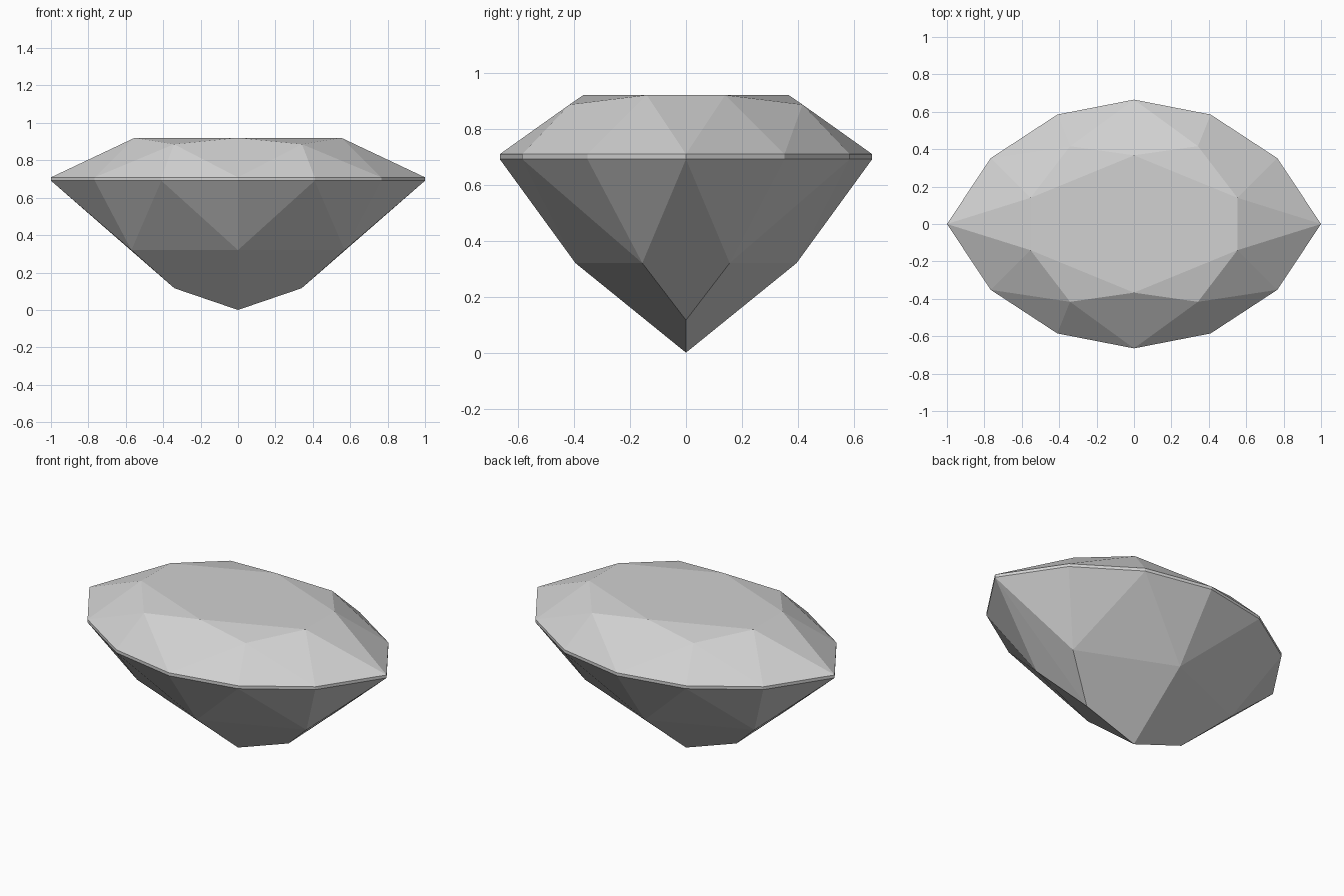
import bpy
import bmesh

cube = bpy.data.objects.get("Cube")
if cube:
    bpy.data.objects.remove(cube, do_unlink=True)

# Single pale stone colour
stone = bpy.data.materials.new("pale_grey_stone")
stone.use_nodes = True
grey = (0.64, 0.64, 0.64, 1)
stone.diffuse_color = grey
stone.node_tree.nodes["Principled BSDF"].inputs["Base Color"].default_value = grey

# Oval outline of one quarter, from the front middle to the side tip
OUTLINE = [(0, -0.665), (0.41, -0.585), (0.766, -0.352), (1, 0)]
TABLE_Z, GIRDLE_TOP, GIRDLE_LOW, PAVILION_Z = 0.92, 0.709, 0.691, 0.32

bm = bmesh.new()


def point(x, y, z):
    return bm.verts.new((x, y, z))


def facets(*groups):
    for group in groups:
        bm.faces.new(group)


upper = [point(x, y, GIRDLE_TOP) for x, y in OUTLINE]
lower = [point(x, y, GIRDLE_LOW) for x, y in OUTLINE]

# Girdle band
for i in range(len(OUTLINE) - 1):
    facets((lower[i], lower[i + 1], upper[i + 1], upper[i]))

# Table and crown
centre = point(0, 0, TABLE_Z)
table_side = point(0.553, 0, TABLE_Z)
table_corner = point(0.553, -0.14, TABLE_Z)
table_front = point(0, -0.367, TABLE_Z)
star = point(0.342, -0.416, 0.886)
front_mid = point(0, -0.416, 0.886)
facets((centre, table_front, table_corner, table_side),
       (table_front, star, table_corner),
       (table_front, front_mid, star),
       (front_mid, upper[0], star),
       (upper[0], upper[1], star),
       (upper[1], upper[2], star),
       (star, upper[2], table_corner),
       (upper[2], upper[3], table_corner),
       (table_corner, upper[3], table_side))

# Pavilion, with a short keel down to the point
belly = point(0, -0.395, PAVILION_Z)
flank = point(0.57, -0.156, PAVILION_Z)
keel = point(0.34, 0, 0.116)
tip = point(0, 0, 0)
facets((lower[0], belly, lower[1]),
       (lower[1], belly, flank),
       (lower[1], flank, lower[2]),
       (lower[2], flank, lower[3]),
       (lower[3], flank, keel),
       (belly, tip, keel, flank))

# Mirror the quarter to all four sides
for axis in "XY":
    bmesh.ops.mirror(bm, geom=bm.verts[:] + bm.edges[:] + bm.faces[:],
                     axis=axis, merge_dist=0.0005)
bmesh.ops.remove_doubles(bm, verts=bm.verts[:], dist=0.0005)

# Join the halves of flat facets that meet at the mirror planes
bmesh.ops.dissolve_limit(bm, angle_limit=0.03, verts=bm.verts[:], edges=bm.edges[:])
bmesh.ops.recalc_face_normals(bm, faces=bm.faces[:])

mesh = bpy.data.meshes.new("oval_cut_gem")
bm.to_mesh(mesh)
bm.free()
mesh.materials.append(stone)
gem = bpy.data.objects.new("oval_cut_gem", mesh)
bpy.context.collection.objects.link(gem)
